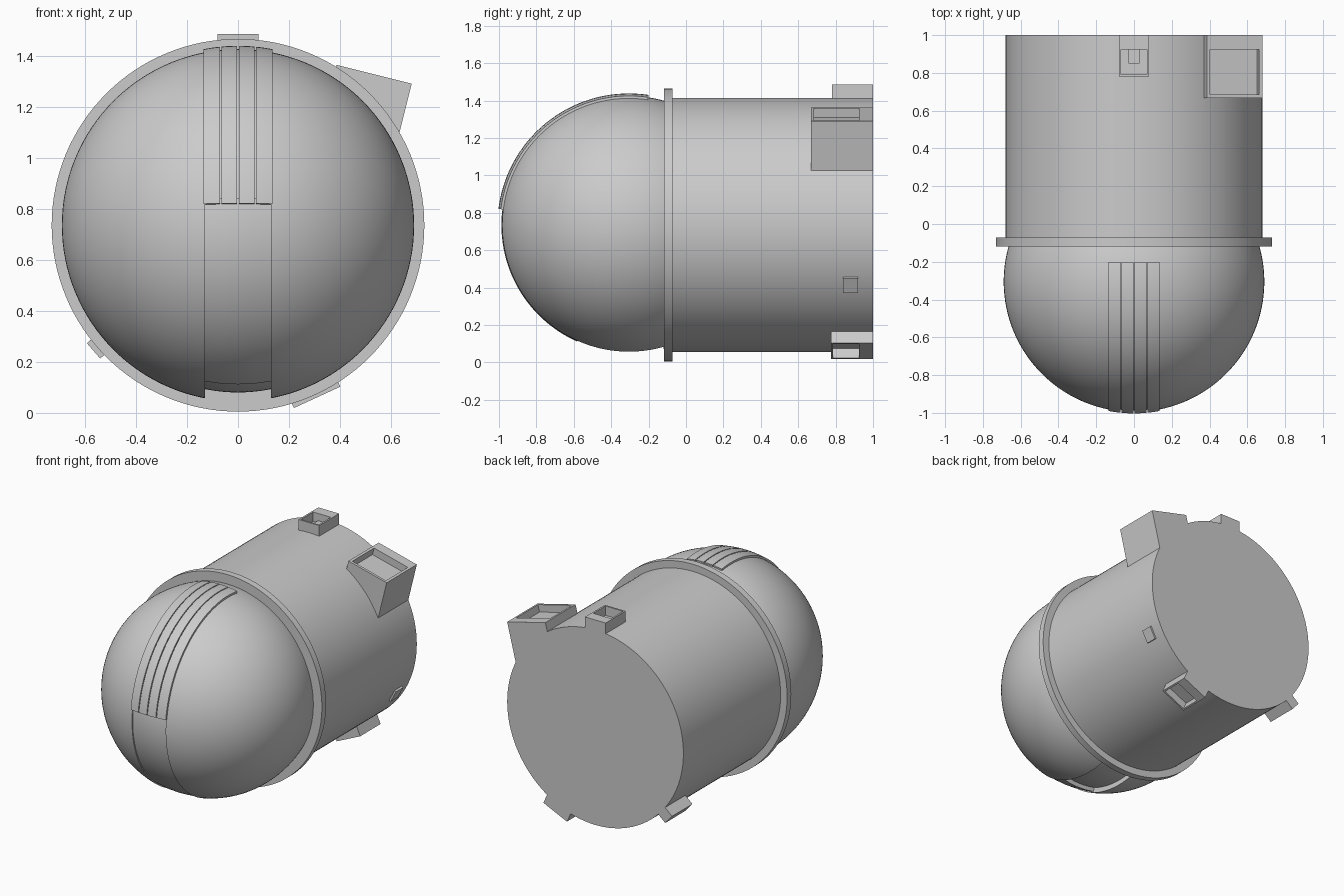
import bpy, bmesh
from math import sin, cos, pi, radians, sqrt
from mathutils import Vector

if "Cube" in bpy.data.objects:
    bpy.data.objects.remove(bpy.data.objects["Cube"])

CZ = 0.735          # height of the long axis
DY = -0.305         # dome centre along y
R = 0.69            # dome radius


def make(name, bm, smooth=True):
    bmesh.ops.remove_doubles(bm, verts=bm.verts, dist=1e-5)
    bmesh.ops.recalc_face_normals(bm, faces=bm.faces)
    me = bpy.data.meshes.new(name)
    bm.to_mesh(me)
    bm.free()
    ob = bpy.data.objects.new(name, me)
    bpy.context.collection.objects.link(ob)
    if smooth:
        shade(ob)
    return ob


def shade(ob):
    bpy.ops.object.select_all(action='DESELECT')
    ob.select_set(True)
    bpy.context.view_layer.objects.active = ob
    bpy.ops.object.shade_smooth_by_angle(angle=radians(30))


def lathe(name, profile, n=128):
    """Revolve (y, radius) points about the long axis."""
    bm = bmesh.new()
    vs = [bm.verts.new((0, y, CZ + r)) for y, r in profile]
    es = [bm.edges.new(p) for p in zip(vs, vs[1:])]
    bmesh.ops.spin(bm, geom=vs + es, cent=(0, 0, CZ), axis=(0, 1, 0),
                   angle=2 * pi, steps=n, use_merge=True)
    return make(name, bm)


def dome_profile(r, y_end):
    a_end = pi / 2 + math_asin((y_end - DY) / r)
    pts = [(DY - r * cos(a_end * i / 48), r * sin(a_end * i / 48)) for i in range(49)]
    return pts + [(y_end, 0)]


def math_asin(v):
    from math import asin
    return asin(v)


def strip(name, x0, x1, a0, a1, r_in, r_out, n=48, m=4):
    """Thick band that follows the dome between two elevation angles."""
    bm = bmesh.new()

    def pt(i, j, r):
        a = radians(a0 + (a1 - a0) * i / n)
        x = x0 + (x1 - x0) * j / m
        q = sqrt(r * r - x * x)
        return bm.verts.new((x, DY - q * cos(a), CZ + q * sin(a)))
    out = [[pt(i, j, r_out) for j in range(m + 1)] for i in range(n + 1)]
    inn = [[pt(i, j, r_in) for j in range(m + 1)] for i in range(n + 1)]
    for g in (out, inn):
        for i in range(n):
            for j in range(m):
                bm.faces.new((g[i][j], g[i + 1][j], g[i + 1][j + 1], g[i][j + 1]))
    for i in range(n):
        for j in (0, m):
            bm.faces.new((out[i][j], out[i + 1][j], inn[i + 1][j], inn[i][j]))
    for j in range(m):
        for i in (0, n):
            bm.faces.new((out[i][j], out[i][j + 1], inn[i][j + 1], inn[i][j]))
    return make(name, bm)


def housing(name, ang, t0, t1, y0, y1, r0, r1, depth=0, wall=0.012, back=0.075):
    """Box on the barrel facing outward at ang, with an optional pocket in its top."""
    n = Vector((cos(radians(ang)), 0, sin(radians(ang))))
    t = Vector((n.z, 0, -n.x))
    bm = bmesh.new()

    def loop(a, b, c, d, r):
        return [bm.verts.new(Vector((0, y, CZ)) + t * s + n * r)
                for s, y in ((a, c), (b, c), (b, d), (a, d))]
    loops = [loop(t0, t1, y0, y1, r0), loop(t0, t1, y0, y1, r1)]
    if depth:
        inner = (t0 + wall, t1 - wall, y0 + wall, y1 - back)
        loops += [loop(*inner, r1), loop(*inner, r1 - depth)]
    for p, q in zip(loops, loops[1:]):
        for k in range(4):
            bm.faces.new((p[k], p[(k + 1) % 4], q[(k + 1) % 4], q[k]))
    bm.faces.new(loops[0])
    bm.faces.new(loops[-1])
    return make(name, bm, False)


# Barrel and flange
lathe("barrel", [(-0.1, 0), (-0.1, 0.68), (1.0, 0.68), (1.0, 0)])
lathe("flange_ring", [(-0.118, 0.60), (-0.118, 0.73), (-0.072, 0.73), (-0.072, 0.60), (-0.118, 0.60)])

# Dome with a slot cut down the front to the underside
dome = lathe("dome", dome_profile(R, -0.09))
bm = bmesh.new()
bmesh.ops.create_cube(bm, size=1)
for v in bm.verts:
    v.co = Vector((v.co.x * 0.26, -0.66 + v.co.y * 1.08, 0.42 + v.co.z * 0.84))
cutter = make("slot_cutter", bm, False)
cutter.hide_render = True
mod = dome.modifiers.new("slot", 'BOOLEAN')
mod.operation = 'DIFFERENCE'
mod.solver = 'EXACT'
mod.object = cutter
bpy.context.view_layer.objects.active = dome
bpy.ops.object.modifier_apply(modifier=mod.name)
bpy.data.objects.remove(cutter)
shade(dome)

# Inner core and the door in the slot
lathe("dome_core", dome_profile(0.655, -0.09))
strip("slot_door", -0.13, 0.13, -66, 12, 0.65, 0.682)

# Raised shutter of four slats
edges = [-0.135, -0.068, 0, 0.068, 0.135]
for k in range(4):
    strip(f"shutter_slat_{k + 1}", edges[k] + (0.003 if k else 0),
          edges[k + 1] - (0.003 if k < 3 else 0), 7, 98.6, 0.675, 0.703)

# Housings around the rear of the barrel
housing("top_housing", 90, -0.08, 0.08, 0.78, 1.0, 0.6, 0.75, 0.065)
housing("top_sensor", 90, -0.03, 0.03, 0.85, 0.926, 0.6, 0.70)
housing("large_housing", 76, 0.222, 0.526, 0.667, 1.0, 0.3, 0.703, 0.05, 0.018)
housing("lower_housing", -65.3, -0.10, 0.10, 0.775, 1.0, 0.6, 0.742, 0.055)
housing("left_foot", 221, -0.04, 0.04, 0.775, 1.0, 0.6, 0.75)
housing("right_port", -28, -0.045, 0.045, 0.84, 0.92, 0.6, 0.692)
